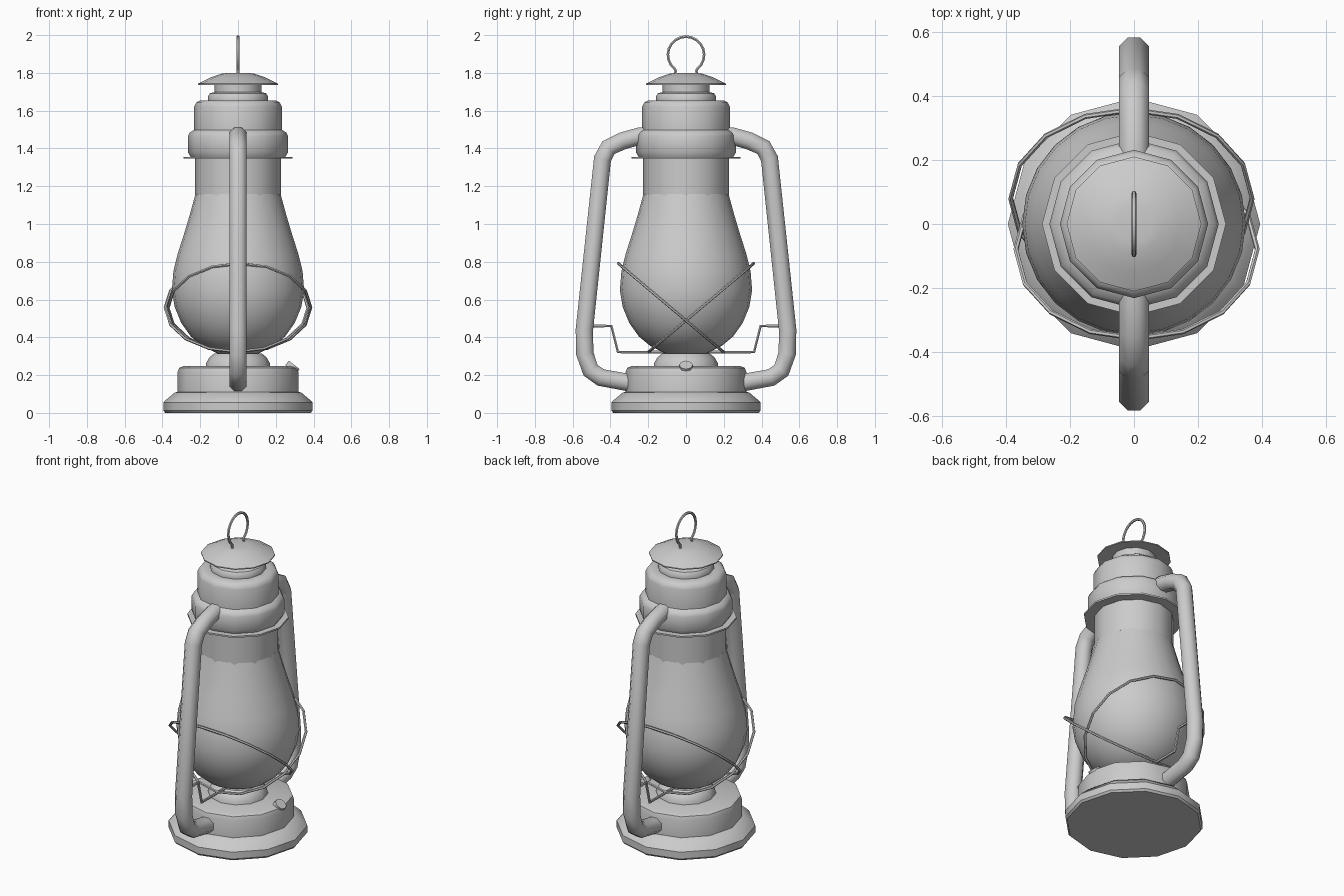
import bpy, bmesh, math
from math import pi, sin, cos, radians
from mathutils import Matrix, Vector

if "Cube" in bpy.data.objects:
    bpy.data.objects.remove(bpy.data.objects["Cube"])


def smooth(ob, angle=35):
    bpy.ops.object.select_all(action='DESELECT')
    ob.select_set(True)
    bpy.context.view_layer.objects.active = ob
    bpy.ops.object.shade_smooth_by_angle(angle=radians(angle))


def lathe(name, profile, sides=12):
    """Revolve an (r, z) profile around z."""
    bm = bmesh.new()
    vs = [bm.verts.new((r, 0, z)) for r, z in profile]
    es = [bm.edges.new(p) for p in zip(vs, vs[1:])]
    bmesh.ops.spin(bm, geom=vs + es, cent=(0, 0, 0), axis=(0, 0, 1),
                   angle=2 * pi, steps=sides)
    bmesh.ops.remove_doubles(bm, verts=bm.verts[:], dist=1e-5)
    bmesh.ops.recalc_face_normals(bm, faces=bm.faces[:])
    me = bpy.data.meshes.new(name)
    bm.to_mesh(me)
    bm.free()
    ob = bpy.data.objects.new(name, me)
    bpy.context.collection.objects.link(ob)
    smooth(ob)
    return ob


def tube(name, pts, radius, res=1, closed=False, tilt=0.0):
    """Round tube along a list of points."""
    cu = bpy.data.curves.new(name, 'CURVE')
    cu.dimensions = '3D'
    cu.bevel_depth = radius
    cu.bevel_resolution = res
    cu.use_fill_caps = True
    sp = cu.splines.new('POLY')
    sp.points.add(len(pts) - 1)
    for p, co in zip(sp.points, pts):
        p.co = (*co, 1)
        p.tilt = tilt
    sp.use_cyclic_u = closed
    ob = bpy.data.objects.new(name, cu)
    bpy.context.collection.objects.link(ob)
    bpy.ops.object.select_all(action='DESELECT')
    ob.select_set(True)
    bpy.context.view_layer.objects.active = ob
    bpy.ops.object.convert(target='MESH')
    ob = bpy.context.view_layer.objects.active
    ob.name = name
    smooth(ob, 50)
    return ob


# base, fuel tank and burner
lathe("base", [(0, 0), (0.385, 0), (0.395, 0.012), (0.395, 0.055), (0.38, 0.07),
               (0.335, 0.108), (0.31, 0.112), (0, 0.112)])
lathe("fuel_tank", [(0, 0.105), (0.32, 0.105), (0.32, 0.215), (0.312, 0.238),
                    (0.29, 0.247), (0, 0.247)])
lathe("burner", [(0, 0.24), (0.172, 0.24), (0.168, 0.265), (0.15, 0.295),
                 (0.125, 0.315), (0, 0.32)])

# glass globe
lathe("globe", [(0, 0.31), (0.11, 0.315), (0.19, 0.355), (0.25, 0.405), (0.30, 0.475),
                (0.335, 0.56), (0.35, 0.65), (0.342, 0.75), (0.32, 0.84),
                (0.285, 0.95), (0.255, 1.05), (0.225, 1.16)], 24)

# chimney collar, flange, hood and cap
lathe("collar", [(0.2, 1.15), (0.228, 1.15), (0.228, 1.355)])
lathe("flange", [(0, 1.346), (0.288, 1.346), (0.288, 1.356), (0, 1.356)])
lathe("hood", [(0.25, 1.354), (0.265, 1.38), (0.265, 1.465), (0.255, 1.485),
               (0.232, 1.498), (0.232, 1.62), (0.222, 1.642), (0.2, 1.655),
               (0.16, 1.655), (0.16, 1.675), (0.148, 1.692), (0.125, 1.698),
               (0.125, 1.75)])
lathe("cap", [(0, 1.745), (0.12, 1.745), (0.211, 1.737), (0.211, 1.743), (0.15, 1.774),
              (0.09, 1.795), (0.06, 1.799), (0, 1.8)])

# side tubes and guard brackets, front and back
side_path = [(0.2, 1.467), (0.25, 1.464), (0.335, 1.44), (0.41, 1.405), (0.442, 1.345),
             (0.538, 0.44), (0.536, 0.315), (0.505, 0.225), (0.45, 0.187),
             (0.3, 0.16)]
bracket_path = [(0.05, 0.322), (0.36, 0.322), (0.395, 0.46), (0.51, 0.46)]
for s, label in ((-1, "front"), (1, "back")):
    tube(label + "_side_tube", [(0, s * y, z) for y, z in side_path], 0.05, 2,
         tilt=pi / 8)
    tube(label + "_guard_bracket", [(0, s * y, z) for y, z in bracket_path], 0.009)

# crossed wire guard rings
for s, label in ((1, "front"), (-1, "back")):
    ring = []
    for i in range(16):
        a = 2 * pi * i / 16
        ring.append((s * (0.008 + 0.378 * cos(a)), s * (-0.08 - 0.278 * sin(a)),
                     0.557 + 0.234 * sin(a)))
    tube(label + "_guard_ring", ring, 0.008, closed=True)

# hanging loop
loop = [(0, -0.06, 1.785), (0, -0.055, 1.81)]
for i in range(17):
    a = radians(-52 + 284 * i / 16)
    loop.append((0, -0.096 * cos(a), 1.896 + 0.096 * sin(a)))
loop += [(0, 0.055, 1.81), (0, 0.06, 1.785)]
tube("hanging_loop", loop, 0.008)

# filler cap on the tank shoulder
axis = Vector((0.62, 0, 0.78)).normalized()
centre = Vector((0.298, 0, 0.254))
tube("filler_cap", [centre - axis * 0.03, centre], 0.036, 2)
tube("filler_neck", [centre - axis * 0.07, centre - axis * 0.02], 0.026, 2)
